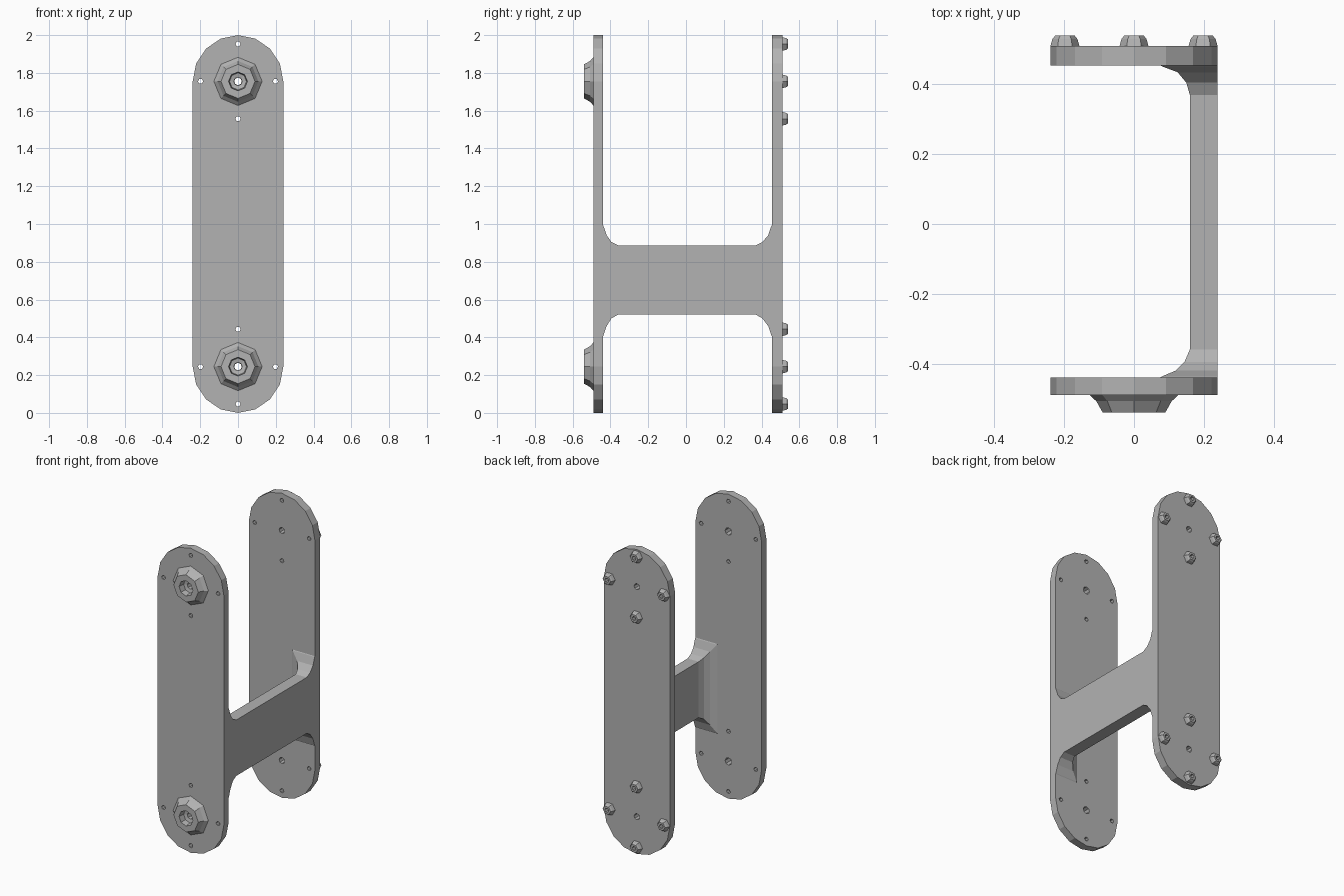
import bpy, bmesh
from math import sin, cos, pi

cube = bpy.data.objects.get("Cube")
if cube:
    bpy.data.objects.remove(cube)

grey = bpy.data.materials.new("plain grey")
grey.use_nodes = True
colour = (0.45, 0.45, 0.45, 1)
grey.diffuse_color = colour
grey.node_tree.nodes["Principled BSDF"].inputs["Base Color"].default_value = colour

HALF_W = 0.24
ENDS = (0.245, 1.755)      # heights of the rounded end centres
ARM = 0.198                # end centre to screw hole
OFFSETS = ((ARM, 0), (-ARM, 0), (0, ARM), (0, -ARM))
SCREW_R = 0.014


def add_object(name, mesh):
    obj = bpy.data.objects.new(name, mesh)
    bpy.context.collection.objects.link(obj)
    mesh.materials.clear()
    mesh.materials.append(grey)
    for poly in mesh.polygons:
        poly.use_smooth = False
    return obj


def ring(x, z, r, n):
    return [(x + r * cos(2 * pi * i / n), z + r * sin(2 * pi * i / n)) for i in range(n)]


def plate(name, y0, y1, centre_r):
    """Round-ended plate with screw and centre holes."""
    curve = bpy.data.curves.new(name + "_outline", "CURVE")
    curve.dimensions = "2D"
    curve.fill_mode = "BOTH"
    curve.extrude = (y1 - y0) / 2
    steps = 8
    loops = [[(HALF_W * cos(pi * (i / steps + side)),
               ENDS[1 - side] + HALF_W * 1.02 * sin(pi * (i / steps + side)))
              for side in (0, 1) for i in range(steps + 1)]]
    for zc in ENDS:
        loops.append(ring(0, zc, centre_r, 8))
        loops += [ring(dx, zc + dz, SCREW_R, 6) for dx, dz in OFFSETS]
    for points in loops:
        spline = curve.splines.new("POLY")
        spline.points.add(len(points) - 1)
        for p, (x, z) in zip(spline.points, points):
            p.co = (x, z, 0, 1)
        spline.use_cyclic_u = True
    helper = bpy.data.objects.new(name + "_helper", curve)
    bpy.context.collection.objects.link(helper)
    graph = bpy.context.evaluated_depsgraph_get()
    mesh = bpy.data.meshes.new_from_object(helper.evaluated_get(graph))
    bpy.data.objects.remove(helper)
    mid = (y0 + y1) / 2
    for v in mesh.vertices:
        x, z, d = v.co
        v.co = (x, mid - d, z)
    add_object(name, mesh)


def loft(name, rows, closed_ends):
    """Skin a sequence of equal-length closed loops."""
    bm = bmesh.new()
    loops = [[bm.verts.new(p) for p in row] for row in rows]
    n = len(rows[0])
    for a, b in zip(loops, loops[1:]):
        for i in range(n):
            j = (i + 1) % n
            bm.faces.new((a[i], a[j], b[j], b[i]))
    if closed_ends:
        bm.faces.new(loops[0])
        bm.faces.new(loops[-1])
    bmesh.ops.recalc_face_normals(bm, faces=bm.faces)
    mesh = bpy.data.meshes.new(name)
    bm.to_mesh(mesh)
    bm.free()
    add_object(name, mesh)


def boss(name, x, z, profile, sides):
    """Hollow faceted boss; the profile lists (radius, y) and closes on itself."""
    rows = [[(px, y, pz) for px, pz in ring(x, z, r, sides)] for r, y in profile + profile[:1]]
    loft(name, rows, False)


# Two side plates
plate("front_plate", -0.49, -0.44, 0.024)
plate("back_plate", 0.455, 0.51, 0.02)

# Bridge along the left edge, flaring into both plates: (y, inner x, bottom, top)
sections = [(-0.45, 0.06, 0.39, 1.01), (-0.437, 0.08, 0.41, 0.99), (-0.42, 0.12, 0.46, 0.94),
            (-0.395, 0.145, 0.5, 0.905), (-0.36, 0.16, 0.52, 0.887),
            (0.37, 0.16, 0.52, 0.887), (0.405, 0.15, 0.5, 0.905), (0.435, 0.125, 0.46, 0.94),
            (0.452, 0.08, 0.41, 0.99), (0.465, 0.06, 0.39, 1.01)]
loft("bridge", [[(xi, y, lo), (HALF_W, y, lo), (HALF_W, y, hi), (xi, y, hi)]
                for y, xi, lo, hi in sections], True)

# Large front bosses with a recessed socket, small screw bosses on the back
large = [(0.13, -0.488), (0.108, -0.508), (0.09, -0.54), (0.05, -0.54),
         (0.045, -0.5), (0.022, -0.495), (0.022, -0.488)]
small = [(0.042, 0.508), (0.036, 0.53), (0.028, 0.54), (SCREW_R, 0.54), (SCREW_R, 0.508)]
for end, zc in zip(("lower", "upper"), ENDS):
    boss(end + "_front_boss", 0, zc, large, 8)
    for k, (dx, dz) in enumerate(OFFSETS):
        boss(f"{end}_screw_boss_{k + 1}", dx, zc + dz, small, 6)
